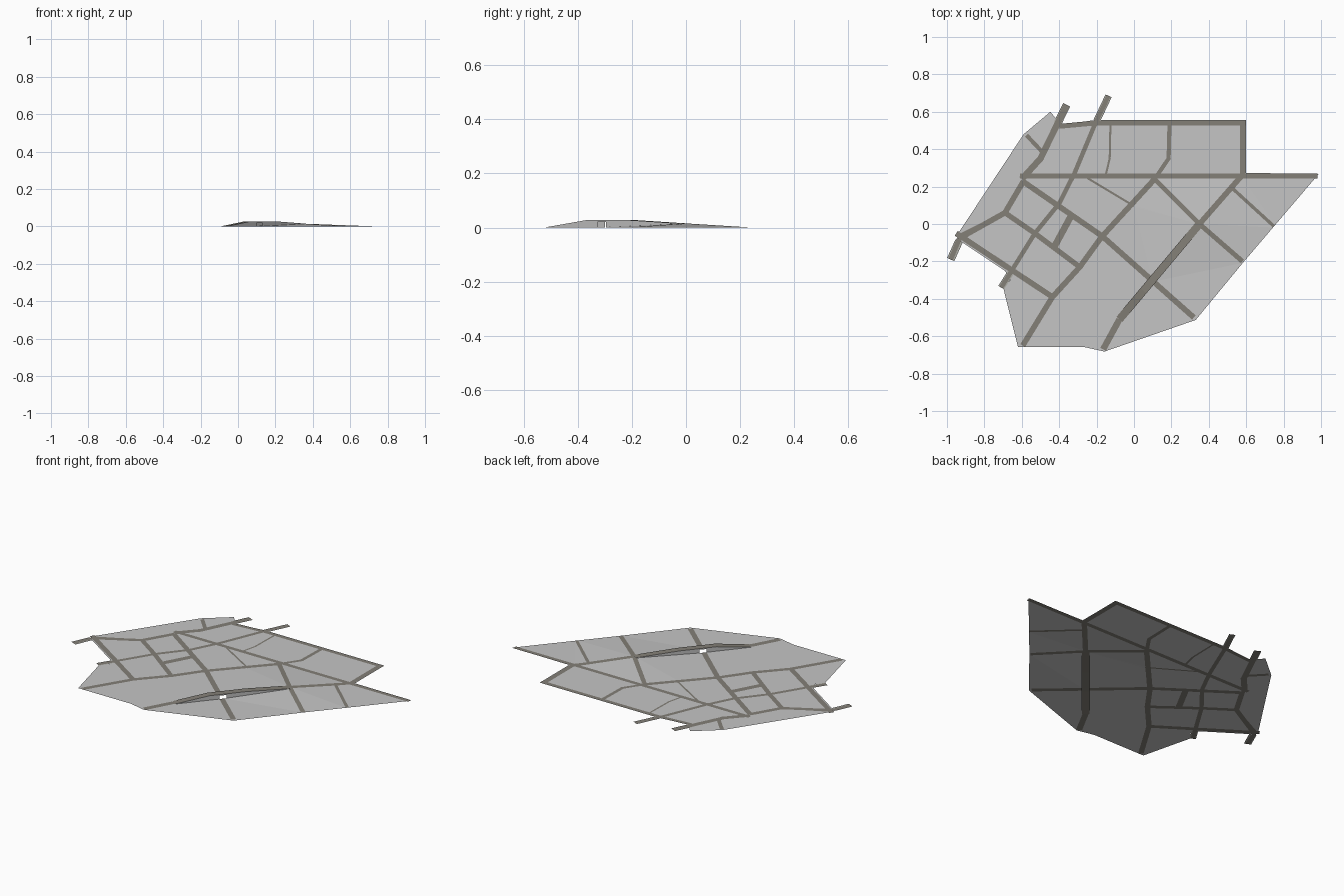
import bpy
from mathutils import Vector
from mathutils.geometry import delaunay_2d_cdt

if "Cube" in bpy.data.objects:
    bpy.data.objects.remove(bpy.data.objects["Cube"])


def material(name, rgb):
    m = bpy.data.materials.new(name)
    m.diffuse_color = (*rgb, 1)
    m.use_nodes = True
    m.node_tree.nodes["Principled BSDF"].inputs["Base Color"].default_value = m.diffuse_color
    return m


MATS = {
    "ground_blocks": material("light grey ground", (0.56, 0.56, 0.56)),
    "roads": material("warm grey asphalt", (0.23, 0.215, 0.185)),
    "pavement_edges": material("pale pavement", (0.42, 0.42, 0.38)),
}

# Outline of the land, counter-clockwise
OUTLINE = [(-.59, .48), (-.94, -.05), (-.93, -.09), (-.69, -.25), (-.66, -.30), (-.70, -.337),
           (-.62, -.658), (-.265, -.658), (-.158, -.682), (.33, -.513), (.586, -.203),
           (.988, .268), (.60, .273), (.60, .556), (-.206, .556), (-.39, .53),
           (-.447, .60)]

# Street centre lines: (width, points)
STREETS = [
    (.027, [(-.61, .257), (.98, .257)]),
    (.026, [(-.40, .522), (-.206, .54), (.60, .54)]),
    (.030, [(.581, .54), (.581, .257)]),
    (.034, [(-.36, .637), (-.50, .35), (-.60, .24)]),
    (.024, [(-.136, .685), (-.206, .54), (-.32, .267), (-.40, .11), (-.53, -.05), (-.71, -.34)]),
    (.030, [(-.59, .23), (-.69, .06), (-.94, -.08)]),
    (.030, [(-.95, -.05), (-.436, -.39)]),
    (.030, [(-.595, -.65), (-.436, -.39), (-.29, -.23), (-.174, -.07), (.11, .24)]),
    (.022, [(.11, .24), (.185, .35), (.19, .54)]),
    (.030, [(-.59, .225), (-.17, -.065), (.32, -.50)]),
    (.034, [(-.165, -.67), (-.078, -.51)]),
    (.030, [(.35, 0), (.575, .257)]),
    (.026, [(.11, .24), (.35, 0), (.58, -.20)]),
    (.018, [(.53, .187), (.748, -.012)]),
    (.028, [(-.69, .06), (-.53, -.05), (-.29, -.23)]),
    (.036, [(-.34, .037), (-.425, -.12)]),
    (.011, [(-.126, .53), (-.13, .35), (-.15, .267)]),
    (.011, [(-.25, .246), (0, .096)]),
    (.022, [(-.575, .475), (-.495, .39)]),
    (.026, [(-.935, -.08), (-.98, -.19)]),
]
# Wider pavement under the street ends that leave the land
STUBS = [
    (.042, [(-.36, .637), (-.41, .535)]),
    (.036, [(-.136, .685), (-.20, .55)]),
    (.042, [(-.935, -.09), (-.98, -.19)]),
    (.036, [(-.66, -.26), (-.71, -.34)]),
]
# Raised road start, end and width
A, B, W = Vector((-.078, -.51)), Vector((.35, 0)), .042


def strip(width, pts):
    """One quad per segment, lengthened at inner joints so bends close."""
    pts = [Vector(p) for p in pts]
    quads = []
    for i in range(len(pts) - 1):
        a, b = pts[i], pts[i + 1]
        d = (b - a).normalized()
        n = Vector((-d.y, d.x)) * width / 2
        a = a - d * width * .3 * (i > 0)
        b = b + d * width * .3 * (i < len(pts) - 2)
        quads.append([a - n, b - n, b + n, a + n])
    return quads


def height(p):
    """Low mound where the raised road meets the crossing."""
    return .015 * max(0, 1 - (Vector((p[0], p[1])) - B).length / .3)


def add_object(name, verts, faces, mat):
    me = bpy.data.meshes.new(name)
    me.from_pydata(verts, [], faces)
    me.validate()
    me.materials.append(mat)
    ob = bpy.data.objects.new(name, me)
    bpy.context.collection.objects.link(ob)
    return ob


# Cut the flat sheet by all street outlines at once
regions = [("ground_blocks", [Vector(p) for p in OUTLINE])]
for w, pts in STREETS:
    regions += [("roads", q) for q in strip(w, pts)]
regions.append(("roads", [Vector(p) for p in [(-.95, -.06), (-.93, -.065), (-.75, .04)]]))
for w, pts in STUBS:
    regions += [("pavement_edges", q) for q in strip(w, pts)]
regions += [("gap", q) for q in strip(W, [A, B])]

coords, loops = [], []
for _, poly in regions:
    loops.append(list(range(len(coords), len(coords) + len(poly))))
    coords += poly
vs, _, fs, _, _, origin = delaunay_2d_cdt(coords, [], loops, 1, 1e-5, True)

# Sort the pieces: the gap is left open, streets win over pavement and land
parts = {k: [] for k in MATS}
for f, src in zip(fs, origin):
    kinds = {regions[i][0] for i in src}
    if "gap" in kinds:
        continue
    for k in ("roads", "pavement_edges", "ground_blocks"):
        if k in kinds:
            parts[k].append(list(f))
            break
for k, faces in parts.items():
    used = sorted({i for f in faces for i in f})
    new = {v: n for n, v in enumerate(used)}
    add_object(k, [(vs[i].x, vs[i].y, height(vs[i])) for i in used],
               [[new[i] for i in f] for f in faces], MATS[k])

# Raised road: (fraction along, top height, wall foot of the span that follows)
PROFILE = [(0, 0), (.30, .027), (.385, .027), (.447, .027), (.62, .027), (1, .0145)]
FEET = [(0, 0), (0, 0), (.02, .02), (0, .004), (.004, .0145)]
d = (B - A).normalized()
side = Vector((-d.y, d.x)) * W / 2


def at(t, s, z):
    p = A.lerp(B, t) + side * s
    return (p.x, p.y, z)


deck_v, deck_f, wall_v, wall_f = [], [], [], []
for (t0, z0), (t1, z1), (f0, f1) in zip(PROFILE, PROFILE[1:], FEET):
    n = len(deck_v)
    deck_v += [at(t0, -1, z0), at(t1, -1, z1), at(t1, 1, z1), at(t0, 1, z0)]
    deck_f.append([n, n + 1, n + 2, n + 3])
    for s in (-1, 1):
        n = len(wall_v)
        wall_v += [at(t0, s, f0), at(t1, s, f1), at(t1, s, z1), at(t0, s, z0)]
        wall_f.append([n, n + 1, n + 2, n + 3][::-s])
add_object("raised_road_deck", deck_v, deck_f, MATS["roads"])
add_object("raised_road_walls", wall_v, wall_f, MATS["ground_blocks"])
